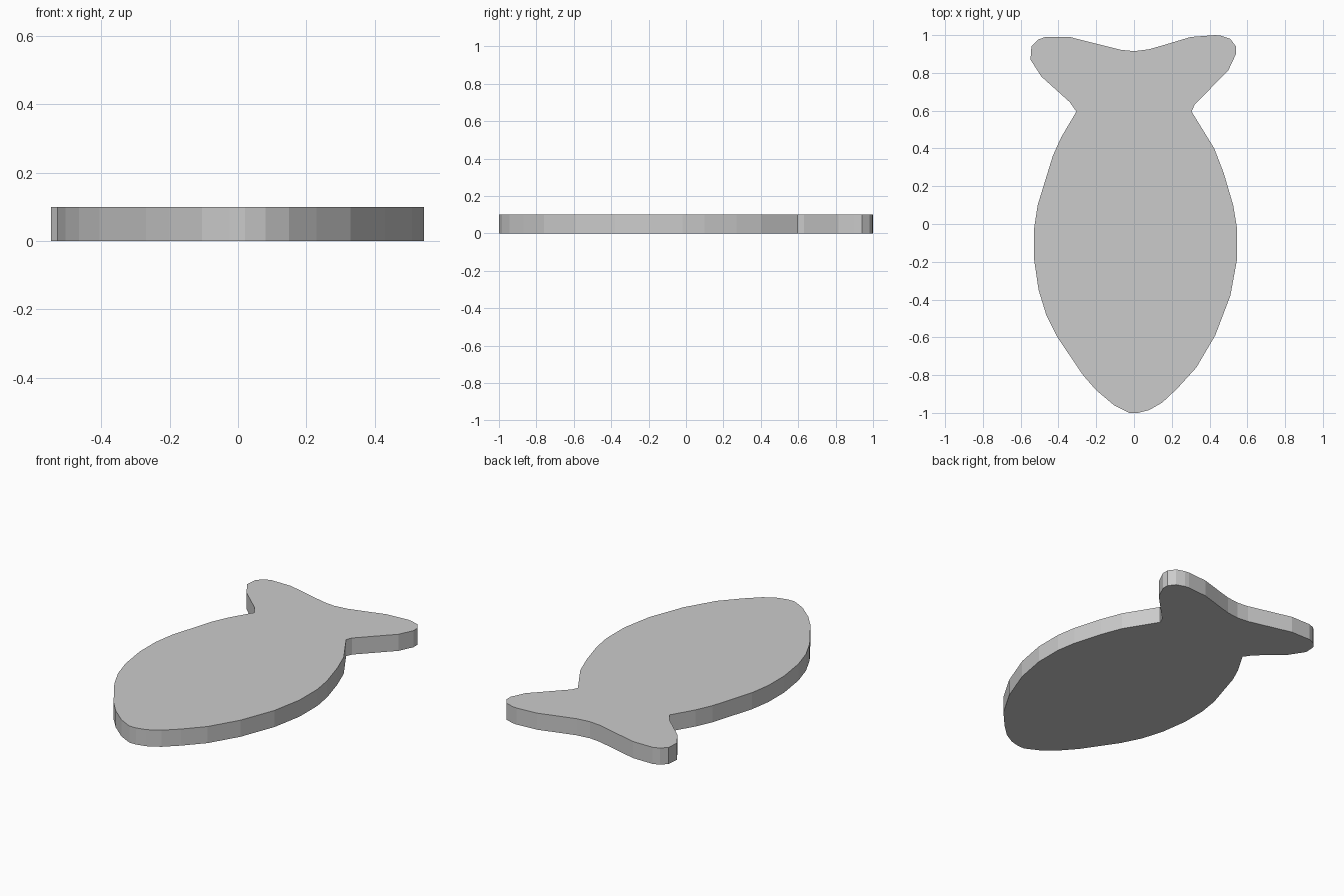
import bpy, bmesh

THICKNESS = 0.1

# Fish outline, counter-clockwise from the nose
right_body = [(0.02, -1.0), (0.08, -0.985), (0.15, -0.945), (0.23, -0.87),
              (0.33, -0.76), (0.43, -0.59), (0.51, -0.38), (0.545, -0.19),
              (0.545, -0.02), (0.525, 0.1), (0.475, 0.27), (0.425, 0.4)]
right_fin = [(0.305, 0.595), (0.32, 0.63), (0.5, 0.815), (0.54, 0.9),
             (0.54, 0.94), (0.51, 0.98), (0.46, 0.997), (0.43, 1.0), (0.3, 0.99)]
tail_notch = [(0.16, 0.948), (0.08, 0.925), (0.0, 0.915), (-0.07, 0.922)]
left_fin = [(-0.34, 0.99), (-0.47, 0.99), (-0.51, 0.975), (-0.543, 0.94),
            (-0.548, 0.87), (-0.49, 0.78), (-0.34, 0.645), (-0.305, 0.595)]
left_body = [(-0.385, 0.46), (-0.43, 0.36), (-0.51, 0.1), (-0.53, -0.03),
             (-0.53, -0.18), (-0.505, -0.35), (-0.465, -0.48), (-0.405, -0.6),
             (-0.27, -0.8), (-0.2, -0.88), (-0.105, -0.96), (-0.025, -1.0)]
outline = right_body + right_fin + tail_notch + left_fin + left_body

# Extrude the outline into a flat plate
bm = bmesh.new()
base = bm.faces.new([bm.verts.new((x, y, 0)) for x, y in outline])
top = bmesh.ops.extrude_face_region(bm, geom=[base], use_keep_orig=True)
bmesh.ops.translate(bm, vec=(0, 0, THICKNESS),
                    verts=[g for g in top["geom"] if isinstance(g, bmesh.types.BMVert)])
bmesh.ops.recalc_face_normals(bm, faces=bm.faces)

mesh = bpy.data.meshes.new("fish_plate")
bm.to_mesh(mesh)
bm.free()
bpy.context.collection.objects.link(bpy.data.objects.new("fish_plate", mesh))
